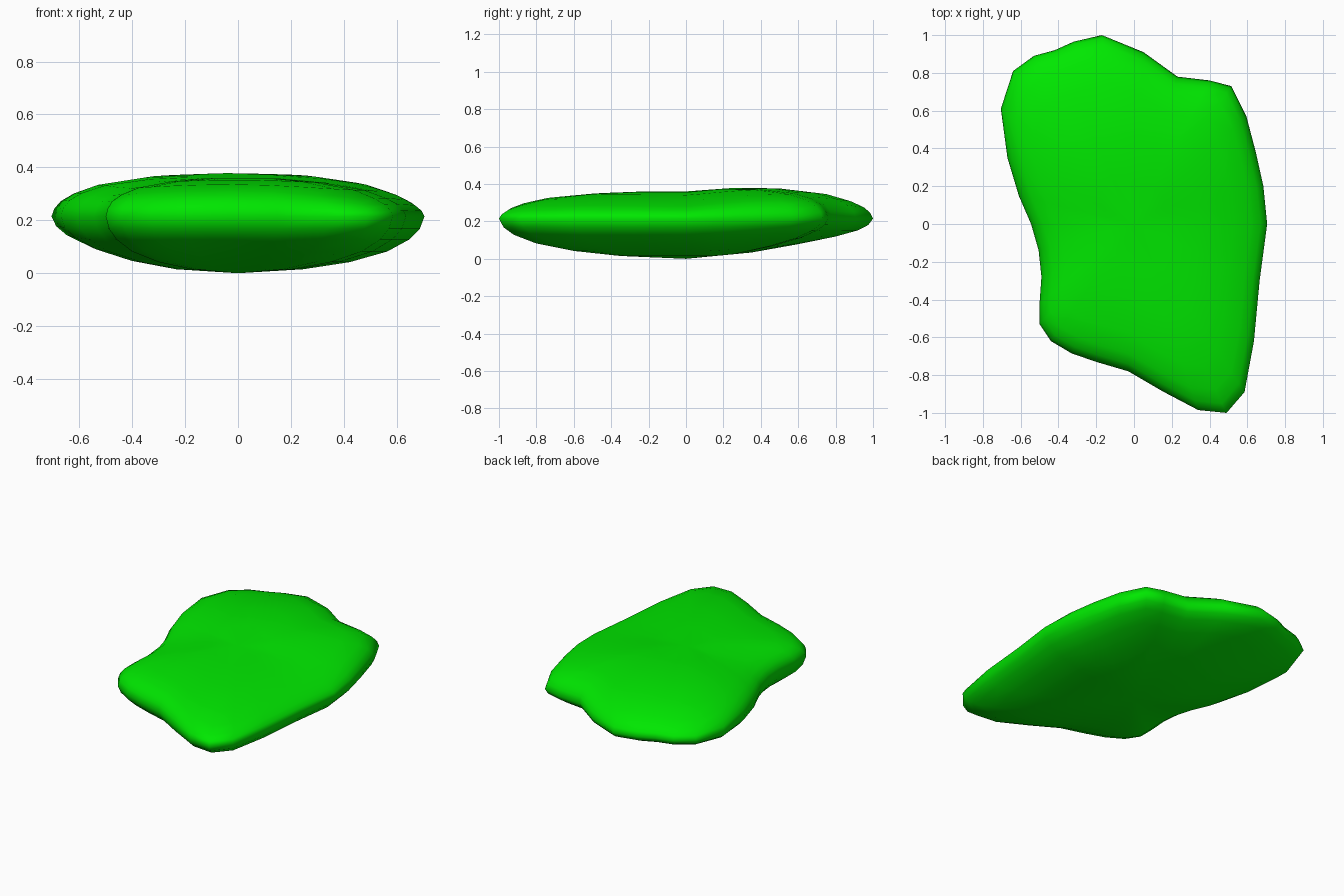
import bpy, bmesh

if "Cube" in bpy.data.objects:
    bpy.data.objects.remove(bpy.data.objects["Cube"])

# Plan outline of the slab, counter-clockwise from the right side
outline = [(.705, 0), (.685, .2), (.645, .38), (.595, .57), (.515, .73), (.40, .76),
           (.23, .78), (.05, .91), (-.17, 1.0), (-.32, .965), (-.42, .92), (-.53, .89),
           (-.64, .81), (-.705, .61), (-.67, .35), (-.61, .15), (-.545, 0), (-.505, -.14),
           (-.49, -.28), (-.50, -.42), (-.50, -.53), (-.44, -.62), (-.33, -.685),
           (-.20, -.73), (-.03, -.78), (.15, -.885), (.34, -.985), (.49, -1.0),
           (.585, -.89), (.635, -.62), (.665, -.3)]

# Cross-section from underside to top: (scale of outline, height)
section = [(.35, .015), (.6, .042), (.8, .082), (.92, .128), (.975, .168), (1, .215),
           (.985, .255), (.95, .29), (.88, .317), (.75, .338), (.5, .353), (.25, .36)]


def height(x, y, z):
    # Back end rises a little, and its underside sweeps up more
    if z < .215:
        back = min(max((y - .15) / .6, 0), 1)
        return z + .06 * back * (1 - z / .215)
    # Top swells towards the back and falls away at the sides and ends
    bump = max(0, 1 - ((y - .48) / .45) ** 2)
    return z + (.025 * bump - .1 * x * x - .02 * y ** 4) * min((z - .215) / .1, 1)


# Slab skin
bm = bmesh.new()
rings = [[bm.verts.new((x * s, y * s, height(x * s, y * s, z))) for x, y in outline]
         for s, z in section]
n = len(outline)
for a, b in zip(rings, rings[1:]):
    for i in range(n):
        j = (i + 1) % n
        bm.faces.new((a[i], a[j], b[j], b[i]))

# Closed centres, underside and top
low = bm.verts.new((0, 0, 0))
high = bm.verts.new((0, 0, .36))
for i in range(n):
    j = (i + 1) % n
    bm.faces.new((low, rings[0][j], rings[0][i]))
    bm.faces.new((high, rings[-1][i], rings[-1][j]))
bmesh.ops.recalc_face_normals(bm, faces=bm.faces)
for f in bm.faces:
    f.smooth = True

mesh = bpy.data.meshes.new("flat_slab")
bm.to_mesh(mesh)
bm.free()
slab = bpy.data.objects.new("flat_slab", mesh)
bpy.context.collection.objects.link(slab)

# Green colour
mat = bpy.data.materials.new("green")
mat.diffuse_color = (0, .8, 0, 1)
mat.use_nodes = True
mat.node_tree.nodes["Principled BSDF"].inputs["Base Color"].default_value = mat.diffuse_color
mesh.materials.append(mat)
